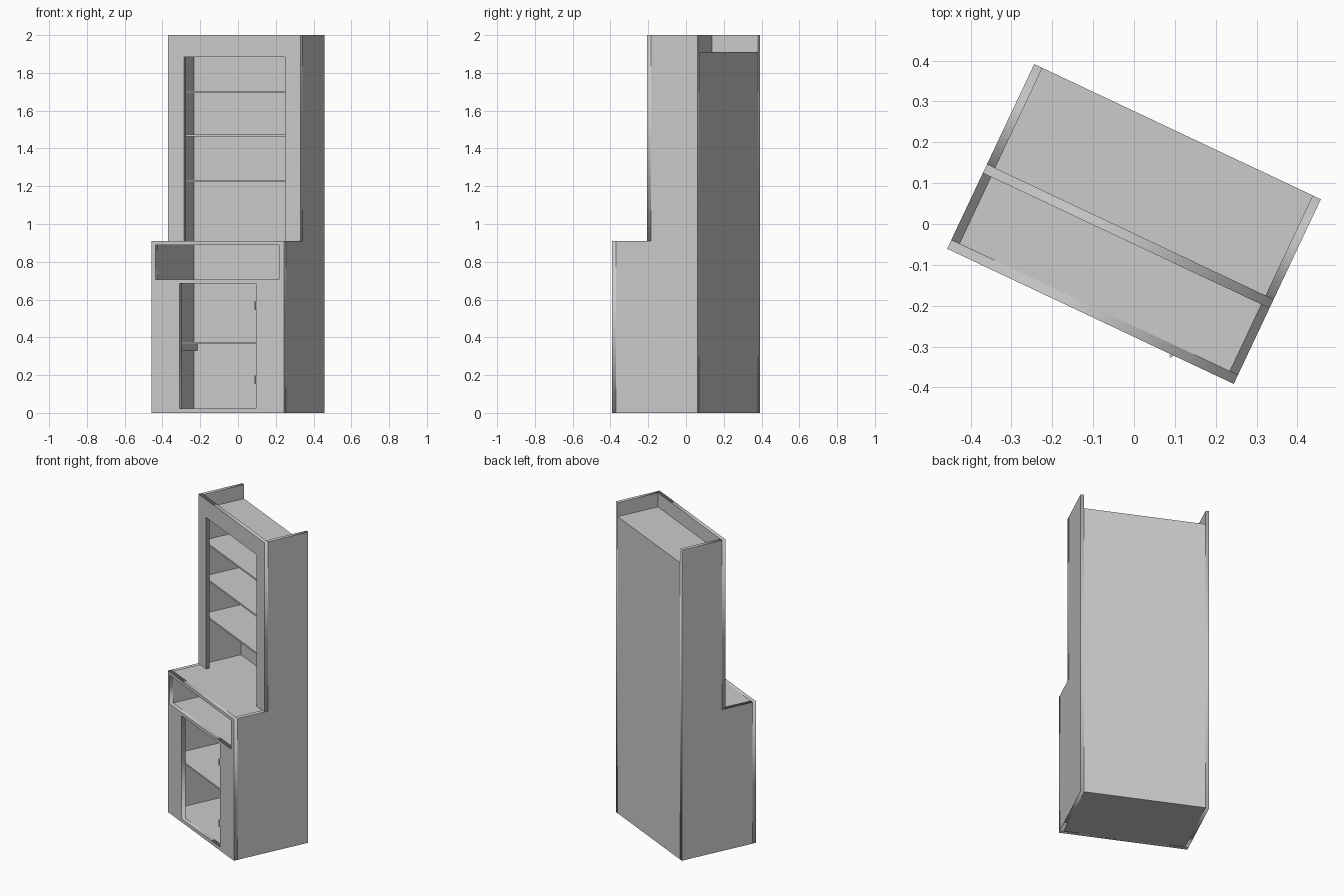
import bpy, bmesh, math
from mathutils import Matrix, Vector

if "Cube" in bpy.data.objects:
    bpy.data.objects.remove(bpy.data.objects["Cube"])

TURN = Matrix.Rotation(math.radians(-25.25), 4, 'Z')
W, D = 0.388, 0.25          # half width, half depth
T = 0.022                   # board thickness
IN = W - T                  # inner half width
HUTCH = -0.045              # front plane of the upper part
BACK = D - 0.02             # inner face of the back board


def add_object(name, bm):
    bmesh.ops.recalc_face_normals(bm, faces=bm.faces)
    me = bpy.data.meshes.new(name)
    bm.to_mesh(me)
    bm.free()
    ob = bpy.data.objects.new(name, me)
    ob.matrix_world = TURN
    bpy.context.collection.objects.link(ob)
    return ob


def box(name, x, y, z):
    bm = bmesh.new()
    size = Vector((x[1] - x[0], y[1] - y[0], z[1] - z[0]))
    mid = Vector((x[0] + x[1], y[0] + y[1], z[0] + z[1])) / 2
    bmesh.ops.create_cube(bm, size=1, matrix=Matrix.Translation(mid) @ Matrix.Diagonal(size).to_4x4())
    return add_object(name, bm)


def panel(name, outlines, thickness, place):
    """Flat board cut from a 2D outline; further outlines are holes."""
    cu = bpy.data.curves.new(name + "_outline", 'CURVE')
    cu.dimensions, cu.fill_mode, cu.extrude = '2D', 'BOTH', thickness / 2
    for pts in outlines:
        sp = cu.splines.new('POLY')
        sp.points.add(len(pts) - 1)
        for p, (a, b) in zip(sp.points, pts):
            p.co = (a, b, 0, 1)
        sp.use_cyclic_u = True
    tmp = bpy.data.objects.new(name + "_outline", cu)
    bpy.context.collection.objects.link(tmp)
    dg = bpy.context.evaluated_depsgraph_get()
    me = bpy.data.meshes.new_from_object(tmp.evaluated_get(dg))
    bm = bmesh.new()
    bm.from_mesh(me)
    bpy.data.objects.remove(tmp)
    bpy.data.curves.remove(cu)
    bpy.data.meshes.remove(me)
    bmesh.ops.remove_doubles(bm, verts=bm.verts, dist=1e-5)
    bmesh.ops.transform(bm, matrix=place, verts=bm.verts)
    return add_object(name, bm)


def rect(x0, x1, z0, z1):
    return [(x0, z0), (x1, z0), (x1, z1), (x0, z1)]


def facing_front(y):
    return Matrix.Translation((0, y, 0)) @ Matrix.Rotation(math.pi / 2, 4, 'X')


def facing_side(x):
    return Matrix(((0, 0, 1, x), (1, 0, 0, 0), (0, 1, 0, 0), (0, 0, 0, 1)))


# Face frames: base with drawer and door openings, hutch with one tall opening
FRAME = 0.024
panel("base_face_frame",
      [rect(-W, W, 0, 0.91), rect(-IN, 0.358, 0.705, 0.89), rect(-0.224, 0.224, 0.022, 0.685)],
      FRAME, facing_front(-D + FRAME / 2))
panel("hutch_face_frame",
      [[(-W, 0.91), (-0.296, 0.91), (-0.296, 1.885), (0.296, 1.885),
        (0.296, 0.91), (W, 0.91), (W, 2), (-W, 2)]],
      FRAME, facing_front(HUTCH + FRAME / 2))

# L-shaped side boards
y0, y1 = -D + FRAME, HUTCH + FRAME
for side, s in (("left", -1), ("right", 1)):
    panel(side + "_side",
          [[(y0, 0), (D, 0), (D, 2), (y1, 2), (y1, 0.91), (y0, 0.91)]],
          T, facing_side(s * (W - T / 2)))
    # cleat that carries the cupboard shelf
    box(side + "_shelf_cleat", sorted((s * IN, s * (IN - 0.02))), (y0, BACK), (0.33, 0.366))

# Back board, stopping at the sunken top
box("back_board", (-IN, IN), (BACK, D), (0, 1.91))

# Boards of the base
for name, z0, z1 in (("bottom_board", 0, 0.022), ("cupboard_shelf", 0.366, 0.376),
                     ("drawer_floor", 0.685, 0.705), ("counter", 0.89, 0.91)):
    box(name, (-IN, IN), (y0, BACK), (z0, z1))

# Boards of the hutch
for name, z0, z1 in (("lower_shelf", 1.222, 1.233), ("middle_shelf", 1.463, 1.474),
                     ("upper_shelf", 1.694, 1.705), ("top_board", 1.89, 1.91)):
    box(name, (-IN, IN), (y1, BACK), (z0, z1))

# Door hinges left on the right jamb
for name, z in (("lower", 0.175), ("upper", 0.568)):
    box(name + "_hinge_leaf", (0.221, 0.224), (-D, -D + 0.024), (z - 0.022, z + 0.022))
    bm = bmesh.new()
    bmesh.ops.create_cone(bm, cap_ends=True, segments=12, radius1=0.004, radius2=0.004,
                          depth=0.044, matrix=Matrix.Translation((0.22, -D - 0.003, z)))
    add_object(name + "_hinge_barrel", bm)
